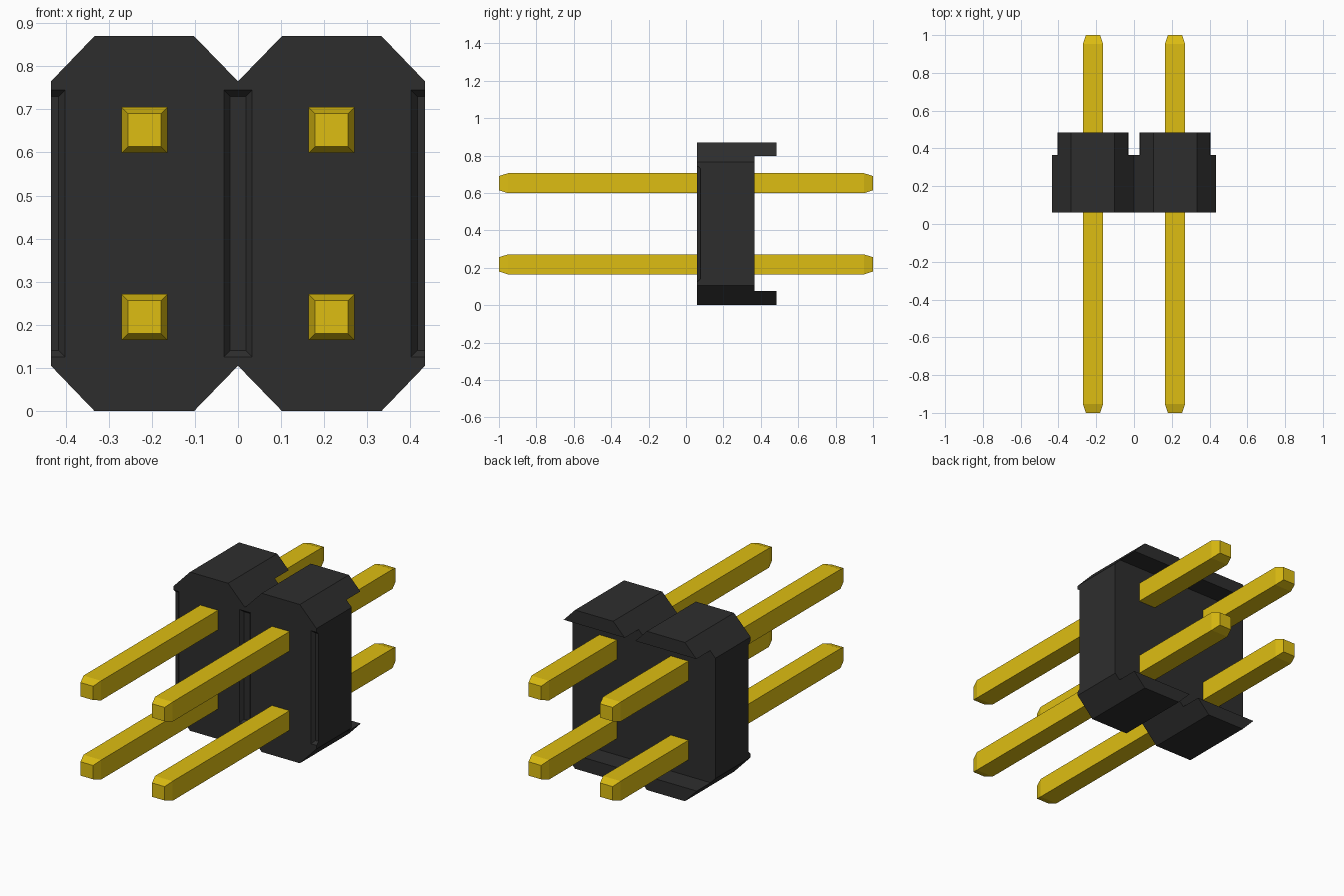
import bpy, bmesh

if "Cube" in bpy.data.objects:
    bpy.data.objects.remove(bpy.data.objects["Cube"])

PITCH = 0.434      # width of one housing cell
HEIGHT = 0.87
MID_Z = HEIGHT / 2


def material(name, rgb):
    mat = bpy.data.materials.new(name)
    mat.diffuse_color = (*rgb, 1)
    mat.use_nodes = True
    mat.node_tree.nodes["Principled BSDF"].inputs["Base Color"].default_value = mat.diffuse_color
    return mat


def loft(name, rings, mat=None):
    """Solid skinned through equal-sized rings of (x, y, z) points, capped at both ends."""
    bm = bmesh.new()
    loops = [[bm.verts.new(p) for p in ring] for ring in rings]
    n = len(loops[0])
    for a, b in zip(loops, loops[1:]):
        for i in range(n):
            j = (i + 1) % n
            bm.faces.new((a[i], a[j], b[j], b[i]))
    bm.faces.new(loops[0])
    bm.faces.new(loops[-1][::-1])
    bmesh.ops.recalc_face_normals(bm, faces=bm.faces)
    mesh = bpy.data.meshes.new(name)
    bm.to_mesh(mesh)
    bm.free()
    obj = bpy.data.objects.new(name, mesh)
    bpy.context.collection.objects.link(obj)
    if mat:
        mesh.materials.append(mat)
    return obj


def bar(name, cx, cz, sections, mat=None):
    """Rectangular bar along y; sections are (y, half width, half height)."""
    corners = ((-1, -1), (1, -1), (1, 1), (-1, 1))
    return loft(name, [[(cx + sx * w, y, cz + sz * h) for sx, sz in corners]
                       for y, w, h in sections], mat)


def cut(target, cutter):
    mod = target.modifiers.new(cutter.name, 'BOOLEAN')
    mod.operation, mod.solver, mod.object = 'DIFFERENCE', 'EXACT', cutter
    bpy.context.view_layer.objects.active = target
    bpy.ops.object.modifier_apply(modifier=mod.name)
    bpy.data.objects.remove(cutter)


black = material("black_plastic", (0.027, 0.027, 0.027))
gold = material("gold_plating", (0.73, 0.515, 0.006))

# Housing: two joined octagonal cells extruded along y
lower = [(-PITCH, 0.105), (-0.333, 0), (-0.102, 0), (0, 0.105),
         (0.102, 0), (0.333, 0), (PITCH, 0.105)]
outline = lower + [(x, HEIGHT - z) for x, z in reversed(lower)]
housing = loft("housing", [[(x, y, z) for x, z in outline] for y in (0.06, 0.485)], black)

# Rear recess leaves the top and bottom lips
cut(housing, bar("rear_recess", 0, (0.075 + 0.798) / 2,
                 [(0.365, 1, 0.3615), (0.6, 1, 0.3615)]))

# Shallow bevelled grooves on the front, between and beside the cells
for x in (-PITCH, 0, PITCH):
    cut(housing, bar("front_groove", x, MID_Z,
                     [(0.043, 0.048, 0.325), (0.077, 0.018, 0.295)]))

# Square pins with tapered tips
for row, z in (("lower", MID_Z - PITCH / 2), ("upper", MID_Z + PITCH / 2)):
    for side, x in (("left", -PITCH / 2), ("right", PITCH / 2)):
        bar(f"{row}_{side}_pin", x, z,
            [(-1, 0.038, 0.038), (-0.952, 0.0535, 0.0535),
             (0.952, 0.0535, 0.0535), (1, 0.038, 0.038)], gold)
